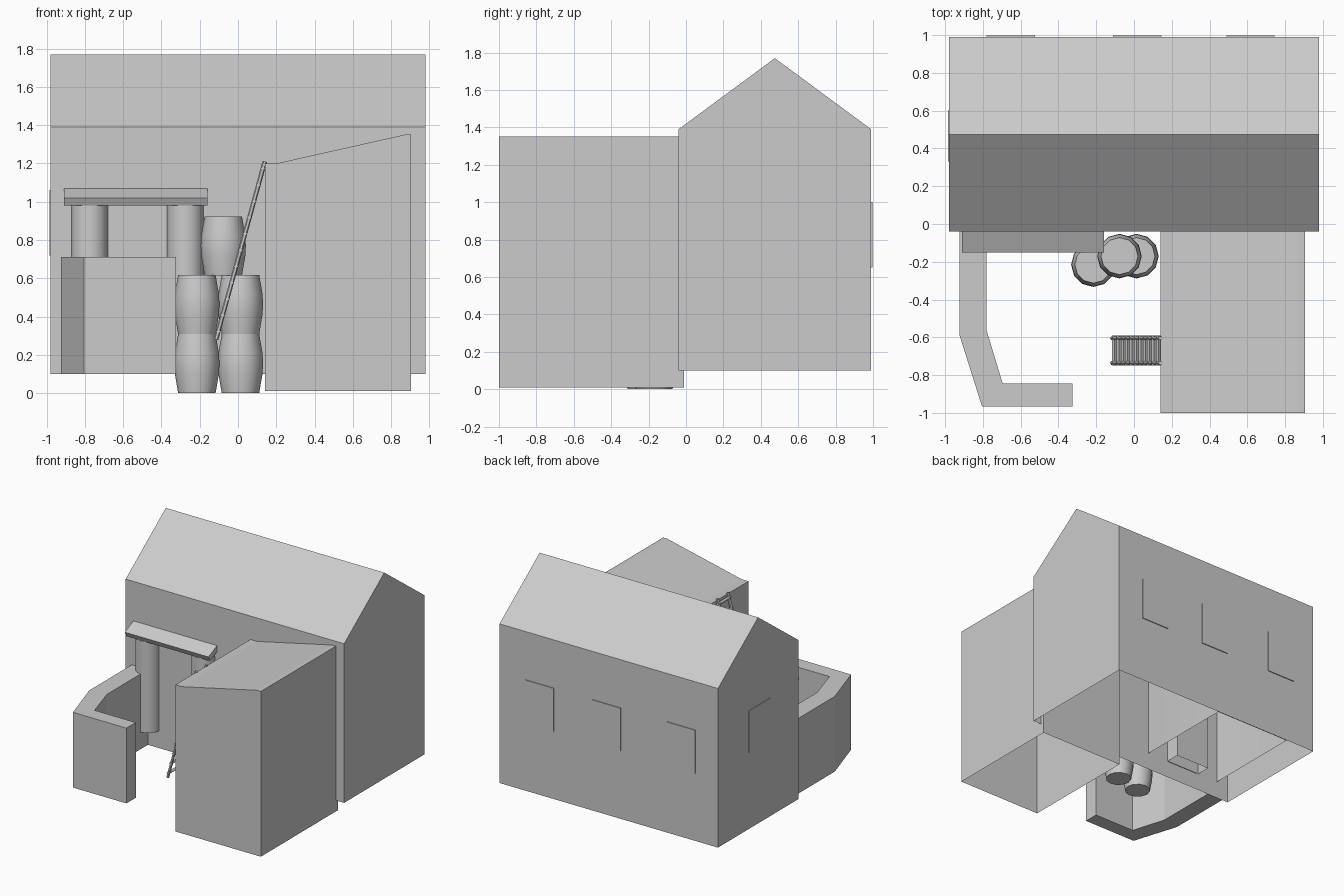
import bpy, bmesh, math
from mathutils import Vector

if "Cube" in bpy.data.objects:
    bpy.data.objects.remove(bpy.data.objects["Cube"])


def finish(name, bm, smooth=False):
    bmesh.ops.recalc_face_normals(bm, faces=bm.faces)
    me = bpy.data.meshes.new(name)
    bm.to_mesh(me)
    bm.free()
    ob = bpy.data.objects.new(name, me)
    bpy.context.collection.objects.link(ob)
    if smooth:
        bpy.ops.object.select_all(action='DESELECT')
        ob.select_set(True)
        bpy.context.view_layer.objects.active = ob
        bpy.ops.object.shade_smooth_by_angle(angle=math.radians(40))
    return ob


def prism(name, profile, axis, a, b, open_bottom=False, smooth=False):
    """Extrude a closed 2D profile along an axis from a to b."""
    def place(p, t):
        return {'x': (t, p[0], p[1]), 'y': (p[0], t, p[1]), 'z': (p[0], p[1], t)}[axis]
    bm = bmesh.new()
    lo = [bm.verts.new(place(p, a)) for p in profile]
    hi = [bm.verts.new(place(p, b)) for p in profile]
    n = len(profile)
    for i in range(n):
        j = (i + 1) % n
        bm.faces.new((lo[i], lo[j], hi[j], hi[i]))
    bm.faces.new(lo)
    bm.faces.new(hi)
    bmesh.ops.recalc_face_normals(bm, faces=bm.faces)
    if open_bottom:
        down = [f for f in bm.faces if f.normal.z < -0.9]
        bmesh.ops.delete(bm, geom=down, context='FACES_ONLY')
    return finish(name, bm, smooth)


def box(name, x0, x1, y0, y1, z0, z1):
    return prism(name, [(x0, y0), (x1, y0), (x1, y1), (x0, y1)], 'z', z0, z1)


def rod(name, p, q, r, sides=4):
    p, q = Vector(p), Vector(q)
    bm = bmesh.new()
    bmesh.ops.create_cone(bm, cap_ends=True, segments=sides, radius1=r, radius2=r,
                          depth=(q - p).length)
    bm.transform((q - p).to_track_quat('Z', 'Y').to_matrix().to_4x4())
    bmesh.ops.translate(bm, verts=bm.verts, vec=(p + q) / 2)
    return finish(name, bm)


def barrel(name, x, y, z):
    rings = [(0.0, 0.098), (0.1, 0.115), (0.155, 0.118), (0.21, 0.115), (0.308, 0.098)]
    sides = 12
    bm = bmesh.new()
    loops = [[bm.verts.new((x + r * math.cos(math.tau * i / sides),
                            y + r * math.sin(math.tau * i / sides), z + h))
              for i in range(sides)] for h, r in rings]
    for a, b in zip(loops, loops[1:]):
        for i in range(sides):
            j = (i + 1) % sides
            bm.faces.new((a[i], a[j], b[j], b[i]))
    bm.faces.new(loops[0])
    bm.faces.new(loops[-1])
    return finish(name, bm, True)


# Main house with gable roof, hollow underneath
prism("house", [(-0.04, 0.1), (0.99, 0.1), (0.99, 1.39), (0.475, 1.77), (-0.04, 1.39)],
      'x', -0.98, 0.98, open_bottom=True)

# Front annex with sloping roof
prism("annex", [(0.14, 0.01), (0.905, 0.01), (0.905, 1.35), (0.87, 1.35),
                (0.2, 1.2), (0.14, 1.2)], 'y', -1.0, -0.01, open_bottom=True)

# Windows on the back and left walls
for i, x in enumerate((-0.78, -0.11, 0.49)):
    box(f"back_window_{i + 1}", x, x + 0.255, 0.985, 0.997, 0.65, 1.0)
box("side_window", -0.985, -0.97, 0.33, 0.6, 0.72, 1.06)

# Entrance: two round-fronted pillars beside a recessed door panel
def half_round(cx):
    return [(cx - 0.095 * math.cos(math.pi * k / 10), -0.04 - 0.095 * math.sin(math.pi * k / 10))
            for k in range(11)]

entrance = ([(-0.87, 0.8)] + half_round(-0.775) + [(-0.68, 0.08), (-0.37, 0.08)]
            + half_round(-0.275) + [(-0.18, 0.8)])
prism("entrance_pillars", entrance, 'z', 0.24, 0.98, open_bottom=True, smooth=True)
box("door", -0.67, -0.375, -0.045, -0.035, 0.24, 0.945)

# Sloped canopy over the entrance
prism("canopy", [(-0.04, 1.07), (-0.15, 1.02), (-0.13, 0.98), (-0.04, 1.02)],
      'x', -0.91, -0.16)

# Low courtyard wall
prism("courtyard_wall", [(-0.925, -0.04), (-0.925, -0.585), (-0.805, -0.965), (-0.325, -0.965),
                         (-0.325, -0.845), (-0.695, -0.845), (-0.78, -0.565), (-0.78, -0.04)],
      'z', 0.1, 0.71)

# Stacked barrels
for i, (x, y, z) in enumerate([(-0.215, -0.215, 0), (-0.215, -0.215, 0.309),
                               (0.013, -0.17, 0), (0.013, -0.17, 0.309),
                               (-0.077, -0.17, 0.615)]):
    barrel(f"barrel_{i + 1}", x, y, z)

# Ladder leaning on the annex
foot, top = Vector((-0.115, 0, 0.28)), Vector((0.14, 0, 1.21))
for side, y in (("front", -0.735), ("back", -0.605)):
    off = Vector((0, y, 0))
    rod(f"ladder_rail_{side}", foot + off, top + off, 0.012, 6)
for i in range(11):
    p = foot.lerp(top, 0.045 + 0.0915 * i)
    rod(f"ladder_rung_{i + 1}", p + Vector((0, -0.75, 0)), p + Vector((0, -0.59, 0)), 0.013)
